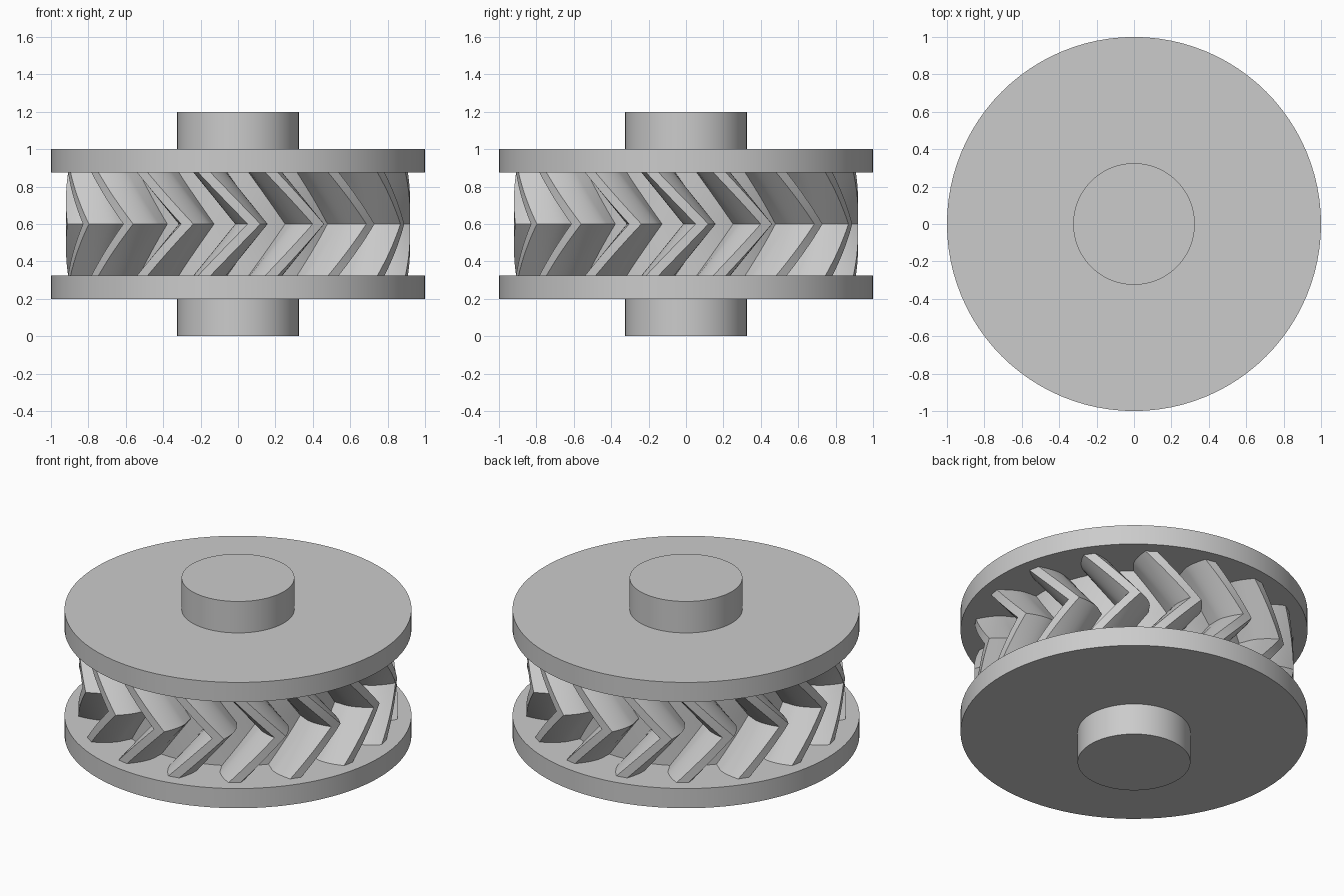
import bpy
import bmesh
from math import acos, cos, pi, radians, sin, tan

cube = bpy.data.objects.get("Cube")
if cube:
    bpy.data.objects.remove(cube, do_unlink=True)

steel = bpy.data.materials.new("light grey")
steel.use_nodes = True
GREY = (0.6, 0.6, 0.6, 1)
steel.diffuse_color = GREY
steel.node_tree.nodes["Principled BSDF"].inputs["Base Color"].default_value = GREY

MID = 0.6
BOTTOM, TOP = 0.325, 0.875


def finish(obj):
    obj.data.materials.append(steel)
    bpy.ops.object.select_all(action="DESELECT")
    obj.select_set(True)
    bpy.context.view_layer.objects.active = obj
    bpy.ops.object.shade_smooth_by_angle(angle=radians(25))


def disc(name, radius, low, high):
    bpy.ops.mesh.primitive_cylinder_add(
        vertices=96, radius=radius, depth=high - low, location=(0, 0, (low + high) / 2))
    obj = bpy.context.object
    obj.name = name
    finish(obj)


# Flanges and shaft ends
disc("lower_shaft", 0.325, 0, 0.2)
disc("lower_flange", 1, 0.2, BOTTOM)
disc("upper_flange", 1, TOP, 1)
disc("upper_shaft", 0.325, 1, 1.2)

# Involute tooth profile as (radius, half angle) pairs, root to tip
TEETH = 16
TIP = 0.92
PITCH = TIP * TEETH / (TEETH + 2)
ROOT = PITCH * (TEETH - 2.5) / TEETH
PRESSURE = radians(20)
BASE = PITCH * cos(PRESSURE)


def involute(radius):
    a = acos(min(1, BASE / radius))
    return tan(a) - a


def half_angle(radius):
    return pi / (2 * TEETH) + involute(PITCH) - involute(max(radius, BASE))


STEPS = 6
radii = [ROOT] + [BASE + (TIP - BASE) * i / STEPS for i in range(STEPS + 1)]
flank = [(r, half_angle(r)) for r in radii]
tooth = [(r, -a) for r, a in flank] + [(r, a) for r, a in reversed(flank)]
tooth.append((ROOT, pi / TEETH))
outline = [(r, a + 2 * pi * k / TEETH) for k in range(TEETH) for r, a in tooth]

# Herringbone gear: the outline turns towards the middle and back again
TWIST = radians(16.6)
SLICES = 16
bm = bmesh.new()
rings = []
for i in range(SLICES + 1):
    t = i / SLICES
    turn = pi / TEETH + TWIST * (1 - abs(2 * t - 1))
    z = BOTTOM + (TOP - BOTTOM) * t
    rings.append([bm.verts.new((r * cos(a + turn), r * sin(a + turn), z))
                  for r, a in outline])
count = len(outline)
for low, high in zip(rings, rings[1:]):
    for j in range(count):
        k = (j + 1) % count
        bm.faces.new((low[j], low[k], high[k], high[j]))
bm.faces.new(list(reversed(rings[0])))
bm.faces.new(rings[-1])
mesh = bpy.data.meshes.new("herringbone_gear")
bm.to_mesh(mesh)
bm.free()
gear = bpy.data.objects.new("herringbone_gear", mesh)
bpy.context.collection.objects.link(gear)
finish(gear)
